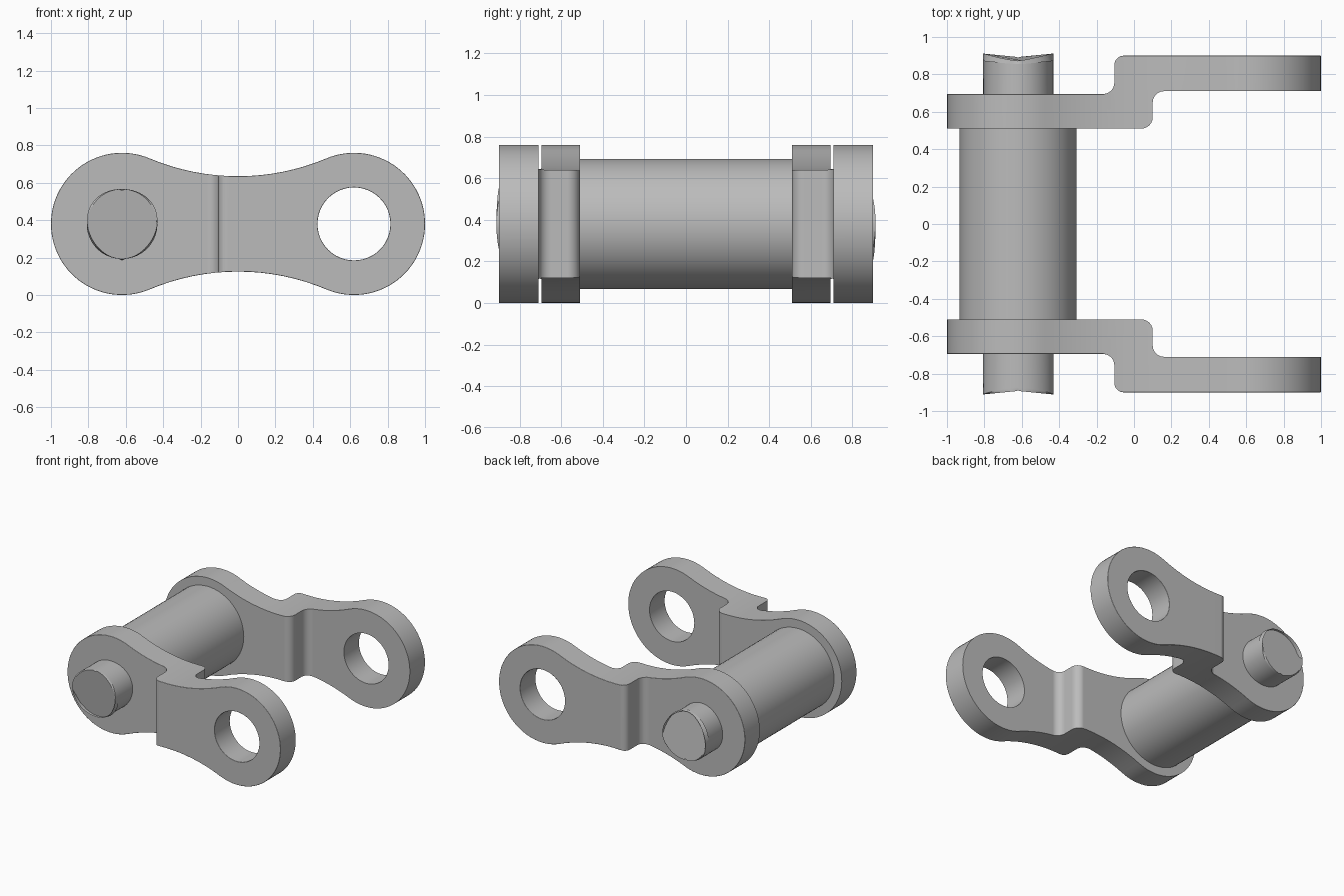
import bpy, bmesh, math
from mathutils import Vector

if "Cube" in bpy.data.objects:
    bpy.data.objects.remove(bpy.data.objects["Cube"], do_unlink=True)

# One steel colour for the whole link
steel = bpy.data.materials.new("steel_grey")
steel.use_nodes = True
steel.diffuse_color = (0.5, 0.5, 0.5, 1)
steel.node_tree.nodes["Principled BSDF"].inputs["Base Color"].default_value = (0.5, 0.5, 0.5, 1)

EYE_X, AXIS_Z, EYE_R = 0.62, 0.38, 0.38   # eye centres and radius
WAIST = 0.255                             # half height at the middle


def arc(cx, cy, r, start, end, steps):
    angles = [math.radians(start + (end - start) * i / steps) for i in range(steps + 1)]
    return [(cx + r * math.cos(a), cy + r * math.sin(a)) for a in angles]


def make_object(name, bm):
    mesh = bpy.data.meshes.new(name)
    bmesh.ops.recalc_face_normals(bm, faces=bm.faces)
    bm.to_mesh(mesh)
    bm.free()
    mesh.materials.clear()
    mesh.materials.append(steel)
    obj = bpy.data.objects.new(name, mesh)
    bpy.context.collection.objects.link(obj)
    return obj


def prism(name, points, offset):
    """Extrude a closed 3D outline along offset."""
    bm = bmesh.new()
    face = bm.faces.new([bm.verts.new(p) for p in points])
    moved = bmesh.ops.extrude_face_region(bm, geom=[face])["geom"]
    verts = [v for v in moved if isinstance(v, bmesh.types.BMVert)]
    bmesh.ops.translate(bm, verts=verts, vec=offset)
    return make_object(name, bm)


def smooth(obj):
    bpy.ops.object.select_all(action='DESELECT')
    obj.select_set(True)
    bpy.context.view_layer.objects.active = obj
    bpy.ops.object.shade_smooth_by_angle(angle=math.radians(32))
    mod = obj.modifiers.new("flat_face_normals", 'WEIGHTED_NORMAL')
    mod.keep_sharp = True


def side_outline():
    """Two round eyes joined by tangent concave arcs."""
    k = EYE_R - WAIST
    h = (EYE_X ** 2 - k ** 2) / (2 * k)
    r = h - WAIST
    t = math.degrees(math.atan2(h, EYE_X))
    pts = arc(EYE_X, 0, EYE_R, t - 180 + 180 - 2 * t, 180 - t, 48)
    pts = arc(EYE_X, 0, EYE_R, t - 180, 180 - t, 56)
    pts += arc(0, h, r, -t, t - 180, 16)[1:-1]
    pts += arc(-EYE_X, 0, EYE_R, t, 360 - t, 56)
    pts += arc(0, -h, r, 180 - t, t, 16)[1:-1]
    return [(x, AXIS_Z + z) for x, z in pts]


def plan_profile():
    """Stepped thickness of a cranked plate."""
    pts = [(-1.1, 0.51)]
    pts += arc(0.04, 0.57, 0.06, -90, 0, 6)
    pts += arc(0.16, 0.65, 0.06, 180, 90, 6)
    pts += [(1.1, 0.71), (1.1, 0.9)]
    pts += arc(-0.055, 0.85, 0.05, 90, 180, 6)
    pts += arc(-0.165, 0.755, 0.06, 0, -90, 6)
    return pts + [(-1.1, 0.695)]


def cranked_plate(name, side):
    plate = prism(name, [(x, side * 0.4, z) for x, z in side_outline()], (0, side * 0.6, 0))
    crank = prism("crank_cutter", [(x, side * y, -0.1) for x, y in plan_profile()], (0, 0, 1))
    hole = prism("hole_cutter", [(x, side * 0.4, z) for x, z in arc(EYE_X, AXIS_Z, 0.195, 0, 360, 48)[:-1]],
                 (0, side * 0.6, 0))
    for cutter, operation in ((crank, 'INTERSECT'), (hole, 'DIFFERENCE')):
        cutter.hide_render = True
        mod = plate.modifiers.new(cutter.name, 'BOOLEAN')
        mod.operation, mod.object, mod.solver = operation, cutter, 'EXACT'
    graph = bpy.context.evaluated_depsgraph_get()
    mesh = bpy.data.meshes.new_from_object(plate.evaluated_get(graph))
    for obj in (plate, crank, hole):
        bpy.data.objects.remove(obj, do_unlink=True)

    # Round the rims of the outward flat faces
    bm = bmesh.new()
    bm.from_mesh(mesh)
    bmesh.ops.remove_doubles(bm, verts=bm.verts, dist=1e-5)
    bmesh.ops.dissolve_limit(bm, angle_limit=0.01, verts=bm.verts, edges=bm.edges)
    bm.normal_update()
    rims = []
    for e in bm.edges:
        if len(e.link_faces) == 2:
            ny = [f.normal.y * side for f in e.link_faces]
            if max(ny) > 0.99 and abs(min(ny, key=abs)) < 0.05:
                rims.append(e)
    bmesh.ops.bevel(bm, geom=rims, offset=0.022, offset_type='OFFSET', segments=4,
                    profile=0.5, affect='EDGES', clamp_overlap=True)
    smooth(make_object(name, bm))


def cross_cylinder(name, radius, length, slant=0.0, chamfer=0.0):
    """Cylinder lying along y through the closed eyes."""
    bm = bmesh.new()
    bmesh.ops.create_cone(bm, cap_ends=True, segments=64, radius1=radius, radius2=radius, depth=length)
    for v in bm.verts:
        x, y, z = v.co
        v.co = Vector((x - EYE_X, z + math.copysign(slant * x, z), y + AXIS_Z))
    if chamfer:
        ends = [e for e in bm.edges if any(len(f.verts) > 4 for f in e.link_faces)]
        bmesh.ops.bevel(bm, geom=ends, offset=chamfer, segments=1, affect='EDGES')
    smooth(make_object(name, bm))


cranked_plate("back_plate", 1)
cranked_plate("front_plate", -1)
cross_cylinder("roller", 0.313, 1.02)
cross_cylinder("pin", 0.187, 1.745, slant=0.1, chamfer=0.02)
